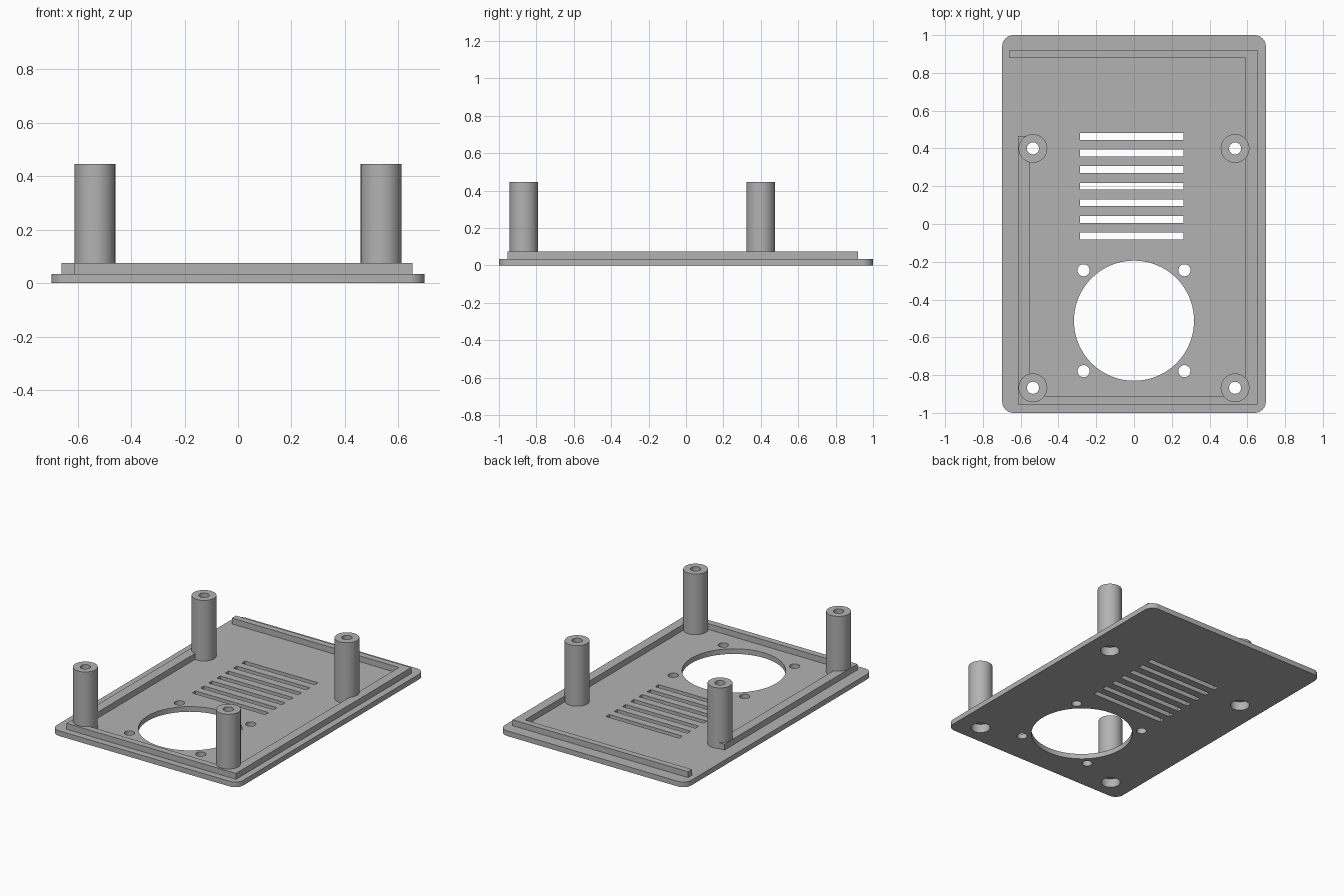
import bpy, bmesh, math

cube = bpy.data.objects.get("Cube")
if cube:
    bpy.data.objects.remove(cube)

grey = bpy.data.materials.new("plain grey")
grey.use_nodes = True
colour = (0.45, 0.45, 0.45, 1)
grey.diffuse_color = colour
grey.node_tree.nodes["Principled BSDF"].inputs["Base Color"].default_value = colour

PLATE_TOP, LIP_TOP, POST_TOP = 0.035, 0.075, 0.445
FAN_Y = -0.512


def prism(name, outline, z0, z1):
    """Extrude a closed outline between two heights."""
    bm = bmesh.new()
    base = bm.faces.new([bm.verts.new((x, y, z0)) for x, y in outline])
    top = bmesh.ops.extrude_face_region(bm, geom=[base])["geom"]
    for v in top:
        if isinstance(v, bmesh.types.BMVert):
            v.co.z = z1
    bmesh.ops.recalc_face_normals(bm, faces=bm.faces)
    mesh = bpy.data.meshes.new(name)
    bm.to_mesh(mesh)
    bm.free()
    mesh.materials.append(grey)
    obj = bpy.data.objects.new(name, mesh)
    bpy.context.collection.objects.link(obj)
    return obj


def circle(x, y, r, n=48):
    return [(x + r * math.cos(math.tau * i / n), y + r * math.sin(math.tau * i / n))
            for i in range(n)]


def rect(x0, x1, y0, y1):
    return [(x0, y0), (x1, y0), (x1, y1), (x0, y1)]


def rounded_rect(hx, hy, r, n=8):
    pts = []
    for k, (sx, sy) in enumerate([(1, 1), (-1, 1), (-1, -1), (1, -1)]):
        for i in range(n + 1):
            a = math.pi / 2 * (k + i / n)
            pts.append((sx * (hx - r) + r * math.cos(a), sy * (hy - r) + r * math.sin(a)))
    return pts


def combine(target, tool, operation):
    """Apply a boolean and discard the helper."""
    tool.hide_render = True
    mod = target.modifiers.new("combine", 'BOOLEAN')
    mod.operation, mod.object, mod.solver = operation, tool, 'EXACT'
    bpy.context.view_layer.objects.active = target
    bpy.ops.object.modifier_apply(modifier=mod.name)
    bpy.data.objects.remove(tool)


# Base plate with rounded corners
panel = prism("vented_cover_panel", rounded_rect(0.698, 1.0, 0.06), 0, PLATE_TOP)

# Locating lip: one open strip around the rim, with a gap at the back left
lip_outline = [(-0.614, 0.465), (-0.614, -0.955), (0.653, -0.955), (0.653, 0.92),
               (-0.66, 0.92), (-0.66, 0.878), (0.59, 0.878), (0.59, -0.912),
               (-0.55, -0.912), (-0.55, 0.465)]
combine(panel, prism("locating_lip", lip_outline, 0.01, LIP_TOP), 'UNION')

# Standoff posts, bored through and counterbored from beneath
posts = [(sx * 0.535, y) for sx in (-1, 1) for y in (-0.867, 0.4)]
for x, y in posts:
    combine(panel, prism("post", circle(x, y, 0.076), 0.015, POST_TOP), 'UNION')
for x, y in posts:
    combine(panel, prism("bore", circle(x, y, 0.032, 32), -0.1, 0.6), 'DIFFERENCE')
    combine(panel, prism("counterbore", circle(x, y, 0.06), -0.1, 0.06), 'DIFFERENCE')

# Fan opening and its four screw holes
combine(panel, prism("fan_opening", circle(0, FAN_Y, 0.318, 80), -0.1, 0.2), 'DIFFERENCE')
for sx in (-1, 1):
    for sy in (-1, 1):
        hole = circle(sx * 0.267, FAN_Y + sy * 0.267, 0.032, 32)
        combine(panel, prism("screw_hole", hole, -0.1, 0.2), 'DIFFERENCE')

# Row of ventilation slots
for i in range(7):
    y = 0.464 - i * 0.088
    slot = rect(-0.285, 0.262, y - 0.018, y + 0.018)
    combine(panel, prism("vent_slot", slot, -0.1, 0.2), 'DIFFERENCE')

bpy.ops.object.select_all(action='DESELECT')
panel.select_set(True)
bpy.context.view_layer.objects.active = panel
bpy.ops.object.shade_smooth_by_angle(angle=math.radians(30))
